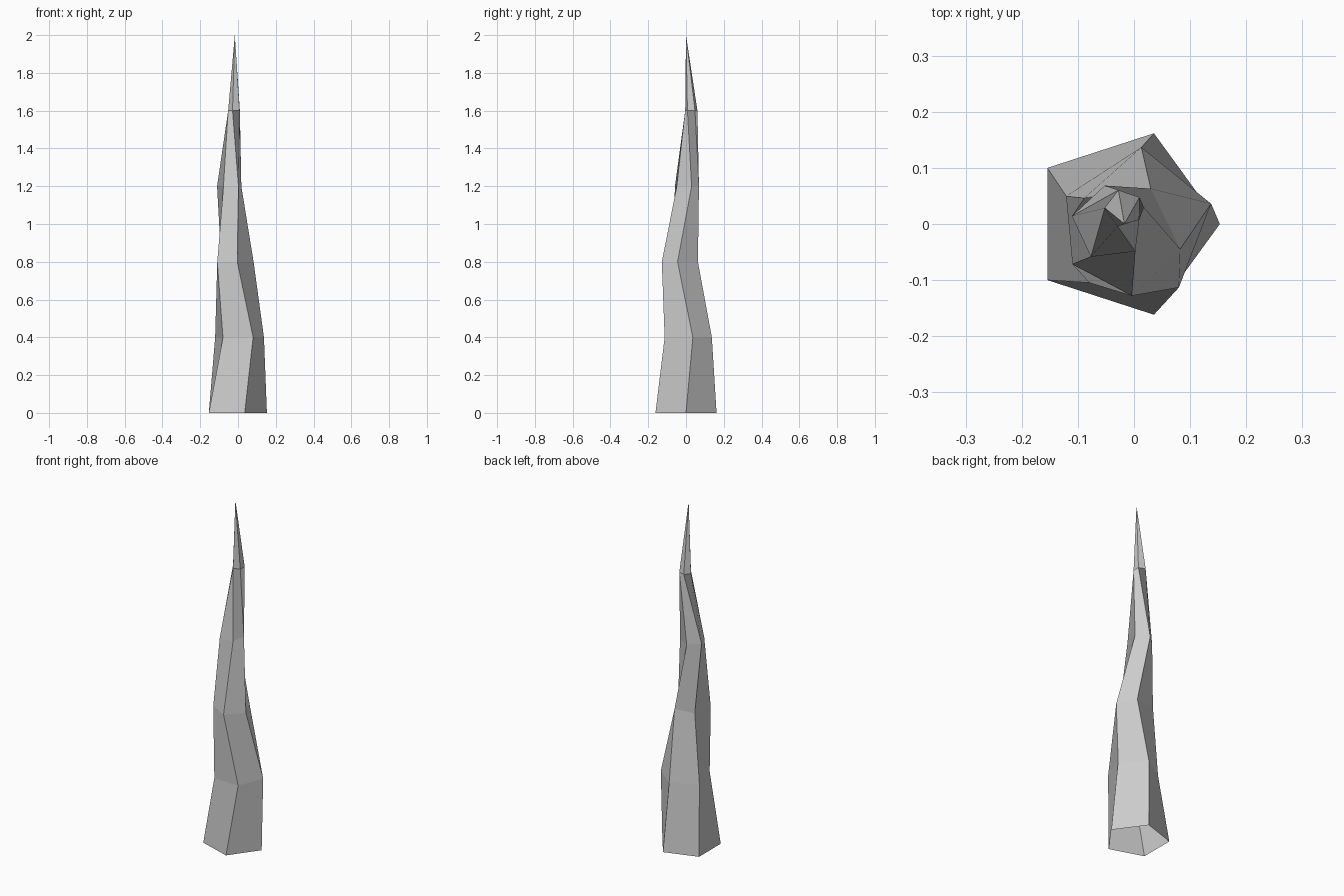
import bpy
import bmesh
from math import cos, sin, radians

if "Cube" in bpy.data.objects:
    bpy.data.objects.remove(bpy.data.objects["Cube"])

SIDES = 5
# Cross-sections: centre x, centre y, height, radius, twist in degrees
RINGS = [
    (-0.017, 0.000, 0.0, 0.170, 0),
    (0.006, 0.001, 0.4, 0.136, 15),
    (-0.018, -0.027, 0.8, 0.102, -10),
    (-0.044, 0.001, 1.2, 0.068, 25),
    (-0.018, 0.028, 1.6, 0.034, -37),
]
TIP = (-0.017, 0.0, 2.0)

bm = bmesh.new()

# Pentagonal rings of the crooked spike
rings = []
for cx, cy, z, r, twist in RINGS:
    angles = [radians(twist + 360 * i / SIDES) for i in range(SIDES)]
    rings.append([bm.verts.new((cx + r * cos(a), cy + r * sin(a), z)) for a in angles])
tip = bm.verts.new(TIP)

# Side walls, underside left open
for low, high in zip(rings, rings[1:]):
    for i in range(SIDES):
        j = (i + 1) % SIDES
        bm.faces.new((low[i], low[j], high[j], high[i]))

# Pointed top
for i in range(SIDES):
    bm.faces.new((rings[-1][i], rings[-1][(i + 1) % SIDES], tip))

mesh = bpy.data.meshes.new("crooked_spike")
bm.to_mesh(mesh)
bm.free()
spike = bpy.data.objects.new("crooked_spike", mesh)
bpy.context.collection.objects.link(spike)
